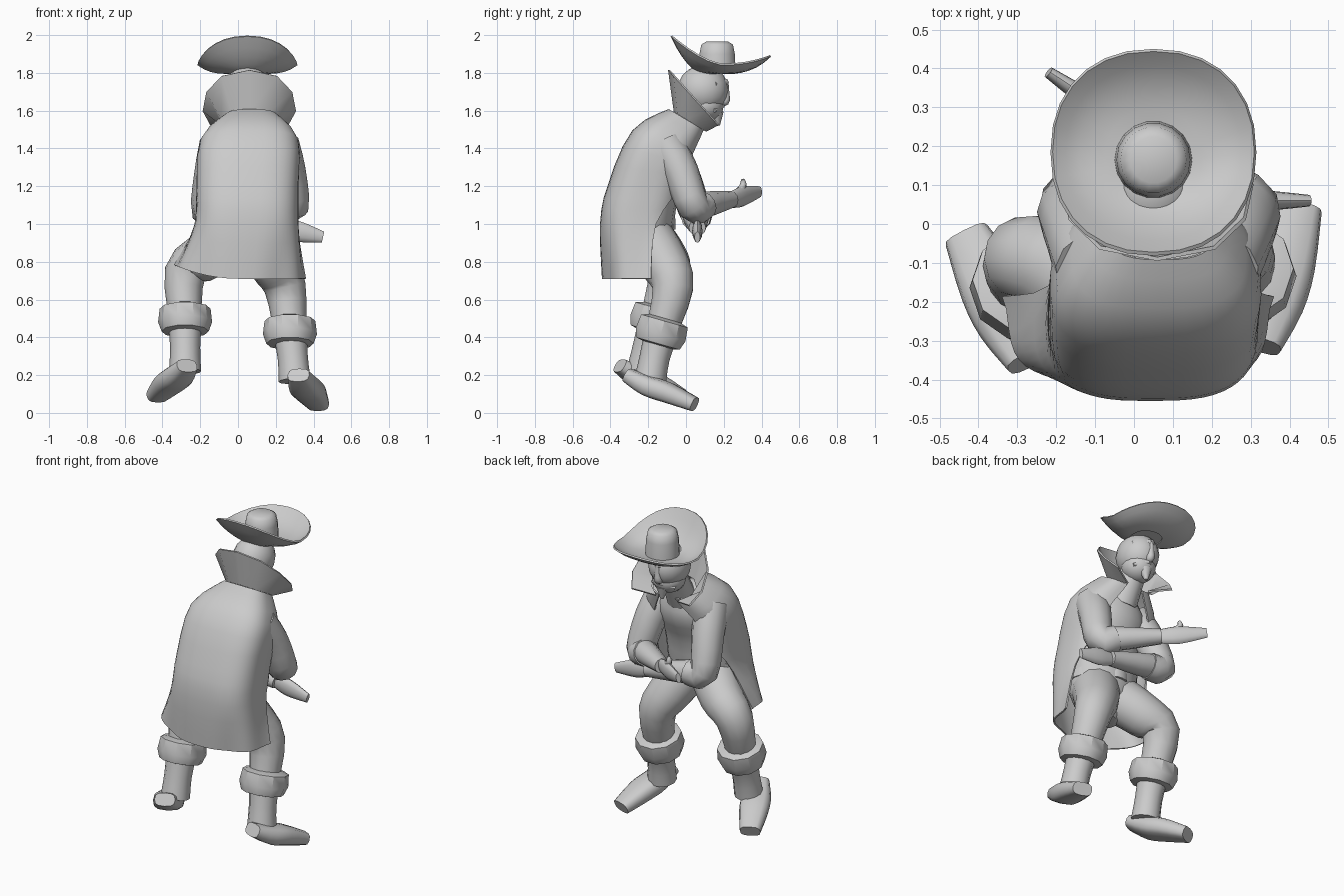
import bpy
import bmesh
from math import sin, cos, pi, radians, copysign
from mathutils import Vector

if "Cube" in bpy.data.objects:
    bpy.data.objects.remove(bpy.data.objects["Cube"])

grey = bpy.data.materials.new("plain grey")
grey.use_nodes = True
shade = (0.6, 0.6, 0.6, 1)
grey.diffuse_color = shade
grey.node_tree.nodes["Principled BSDF"].inputs["Base Color"].default_value = shade

SIDE, FORWARD, UP = Vector((1, 0, 0)), Vector((0, 1, 0)), Vector((0, 0, 1))


def power(value, exponent):
    return copysign(abs(value) ** exponent, value)


def finish(name, bm, thickness=0, angle=50):
    """Turn a bmesh into a named, shaded object."""
    bmesh.ops.recalc_face_normals(bm, faces=bm.faces)
    mesh = bpy.data.meshes.new(name)
    bm.to_mesh(mesh)
    bm.free()
    mesh.materials.append(grey)
    part = bpy.data.objects.new(name, mesh)
    bpy.context.collection.objects.link(part)
    bpy.ops.object.select_all(action="DESELECT")
    part.select_set(True)
    bpy.context.view_layer.objects.active = part
    if thickness:
        solidify = part.modifiers.new("cloth", "SOLIDIFY")
        solidify.thickness = thickness
        solidify.offset = 0
        bpy.ops.object.modifier_apply(modifier=solidify.name)
    bpy.ops.object.shade_smooth_by_angle(angle=radians(angle))


def skin(rows, closed=True, caps=False):
    """Join rows of points with quads."""
    bm = bmesh.new()
    grid = [[bm.verts.new(point) for point in row] for row in rows]
    count = len(grid[0])
    for lower, upper in zip(grid, grid[1:]):
        for i in range(count if closed else count - 1):
            j = (i + 1) % count
            bm.faces.new((lower[i], lower[j], upper[j], upper[i]))
    if caps:
        bm.faces.new(grid[0])
        bm.faces.new(grid[-1])
    return bm


def spline(keys, steps=3):
    """Pass a smooth curve through keys of any dimension."""
    keys = [Vector(key) for key in keys]
    padded = [keys[0], *keys, keys[-1]]
    result = []
    for before, start, end, after in zip(padded, padded[1:], padded[2:], padded[3:]):
        for step in range(steps):
            t = step / steps
            leave, arrive = (end - before) / 2, (after - start) / 2
            bend = (end - start) * 3 - leave * 2 - arrive
            twist = (start - end) * 2 + leave + arrive
            result.append(start + leave * t + bend * t ** 2 + twist * t ** 3)
    return result + [keys[-1]]


def limb(name, *keys, flat=1, square=1, reference=FORWARD, sides=12, smooth=True, angle=50):
    """Loft a tube; each key is a point and a radius."""
    keys = [(*point, radius) for point, radius in keys]
    path = spline(keys) if smooth else [Vector(key) for key in keys]
    centres = [key.to_3d() for key in path]
    turns = [2 * pi * k / sides for k in range(sides)]
    rows = []
    for i, centre in enumerate(centres):
        along = centres[min(i + 1, len(centres) - 1)] - centres[max(i - 1, 0)]
        across = along.cross(reference).normalized()
        depth = across.cross(along).normalized() * flat
        rows.append([centre + path[i][3] * (across * power(cos(a), square) + depth * power(sin(a), square))
                     for a in turns])
    finish(name, skin(rows, caps=True), angle=angle)


def ball(name, centre, size):
    bm = bmesh.new()
    bmesh.ops.create_uvsphere(bm, u_segments=16, v_segments=10, radius=1)
    bmesh.ops.scale(bm, vec=size, verts=bm.verts)
    bmesh.ops.translate(bm, vec=centre, verts=bm.verts)
    finish(name, bm)


def at(x, y, z):
    return Vector((x, y, z))


# Hat: crown and a brim swept up at the rear
hat = at(.05, .165, 1.8)
limb("hat_crown", (hat, .1), (hat + UP * .1, .095), (hat + UP * .15, .085),
     (hat + UP * .165, .06), sides=18, smooth=False)
brim = []
for step in range(6):
    spread = step / 5
    radius = .09 + .172 * spread
    ring = []
    for k in range(28):
        a = 2 * pi * k / 28
        sweep = .15 * abs(cos(a)) ** 1.3 if cos(a) < 0 else .045 * cos(a) ** 2
        lift = .045 * spread ** 3 + sweep * spread ** 1.3
        ring.append(hat + at(radius * power(sin(a), .9), radius * power(cos(a), .9) + .02 * spread, lift))
    brim.append(ring)
finish("hat_brim", skin(brim), thickness=.01)

# Head and face
face = at(.05, .2, 1.65)
ball("head", face + at(0, -.11, .06), (.12, .135, .13))
ball("jaw", face + at(0, -.1, -.02), (.1, .1, .09))
limb("neck", (at(.06, -.04, 1.45), .09), (face + at(0, -.13, 0), .075))
limb("nose", (face + at(0, .01, .1), .015), (face + at(0, .01, .04), .02),
     (face + FORWARD * .005, .025), (face - at(0, .03, .01), .015), sides=8)
limb("goatee", (face - at(0, .04, .06), .04), (face - at(0, .03, .13), .01), sides=8)
for label, sign in (("left", 1), ("right", -1)):
    limb(label + "_brow", (face + at(0, .01, .1), .02), (face + at(sign * .09, -.05, .09), .015),
         sides=8, reference=UP)
    limb(label + "_moustache", (face - at(0, .01, .02), .018), (face + at(sign * .08, -.05, -.05), .01),
         sides=8, reference=UP)

# Tall flared collar, open over the chest
low, high = [], []
for k in range(-4, 5):
    a = radians(37.5 * k)
    low.append(at(.06 + .15 * sin(a), .03 - .09 * cos(a), 1.54 + .055 * cos(a)))
    high.append(at(.06 + .245 * power(sin(.85 * a), .8), .05 - .14 * cos(a), 1.66 + .155 * cos(a)))
finish("coat_collar", skin([low, high], closed=False), thickness=.01, angle=40)

# Coat: keys are height, centre, half width, half depth and wrap angle
coat = []
for z, x, y, width, depth, wrap in spline([(1.55, .07, 0, .14, .09, 165),
                                           (1.43, .06, -.12, .255, .16, 157),
                                           (1.2, .05, -.21, .265, .2, 140),
                                           (1, .045, -.25, .27, .2, 108),
                                           (.71, .01, -.25, .31, .19, 100)]):
    slope = max(0, z - 1.2) * 1.7
    pleat = max(0, 1 - z)
    row = []
    for k in range(-16, 17):
        edge = abs(k) / 16
        a = radians(wrap) * k / 16
        fold = 1 + pleat * (.7 * edge ** 6 - .15 * (1 - cos(5 * a)))
        across, back = fold * power(sin(a), .68), fold * power(cos(a), .68)
        hem = pleat * max(0, -across) ** 2 / 5
        row.append(at(x + width * across, y - depth * back, z + slope * depth * back + hem))
    coat.append(row)
finish("coat", skin(coat, closed=False), thickness=.01, angle=60)

# Body under the coat, belt and buckle
waist = at(.04, -.24, .97)
limb("vest_and_seat", (waist - UP * .2, .1), (waist - UP * .05, .21), (at(.05, -.19, 1.2), .21),
     (at(.06, -.1, 1.4), .2), (at(.06, -.04, 1.5), .1), flat=.75, sides=16)
limb("belt", (waist, .225), (waist + UP * .06, .225), flat=.75, sides=16, smooth=False)
limb("belt_buckle", (waist + FORWARD * .17, .045), (waist + at(0, .17, .06), .045),
     flat=.3, sides=8, smooth=False)

# Crossed arms from shoulder, elbow, wrist, fingertip and thumb direction
arms = {
    "left": (at(.22, -.11, 1.42), at(.29, .04, 1.09), at(0, .24, 1.13), at(-.22, .39, 1.17), UP),
    "right": (at(-.1, -.11, 1.42), at(-.16, .05, 1.06), at(.23, .06, .98), at(.45, .06, .93), UP / 2),
}
for label, (shoulder, elbow, wrist, fingertip, thumb) in arms.items():
    cuff = elbow.lerp(wrist, .25)
    limb(label + "_sleeve", (shoulder, .105), (shoulder.lerp(elbow, .5) + (shoulder - waist) * .05, .095),
         (elbow, .085), (cuff, .08))
    limb(label + "_forearm", (elbow, .06), (cuff, .072), (wrist, .045))
    palm = wrist.lerp(fingertip, .4)
    limb(label + "_hand", (wrist, .045), (palm, .055), (fingertip, .03), flat=.5)
    limb(label + "_thumb", (wrist, .022), (palm + thumb * .05, .02), (palm + thumb * .09, .01),
         sides=8, reference=SIDE)

# Legs from hip, knee, ankle, heel and toe: trousers, boot, folded boot top
legs = {
    "left": (at(.12, -.2, .92), at(.25, -.07, .66), at(.3, -.19, .2), at(.32, -.31, .2),
             at(.425, .045, .045)),
    "right": (at(-.06, -.2, .92), at(-.28, -.09, .74), at(-.28, -.23, .25), at(-.27, -.35, .25),
              at(-.43, -.03, .09)),
}
for label, (hip, knee, ankle, heel, toe) in legs.items():
    calf = knee.lerp(ankle, .5)
    limb(label + "_trouser_leg", (hip, .14), (hip.lerp(knee, .5) + FORWARD * .02, .13), (knee, .11),
         (calf, .085), sides=14)
    limb(label + "_boot_shaft", (calf, .09), (calf.lerp(ankle, .6), .08), (ankle - UP * .03, .085))
    tilt = at(0, .02, .07)
    limb(label + "_boot_fold", (calf - tilt, .09), (calf - tilt * .9, .125), (calf - tilt * .2, .143),
         (calf + tilt * .8, .135), (calf + tilt, .09), sides=10, smooth=False, angle=35)
    limb(label + "_boot_foot", (heel, .06), (heel.lerp(toe, .3) - UP * .01, .085),
         (heel.lerp(toe, .6), .085), (toe, .06), flat=.65, square=.7, reference=UP)
